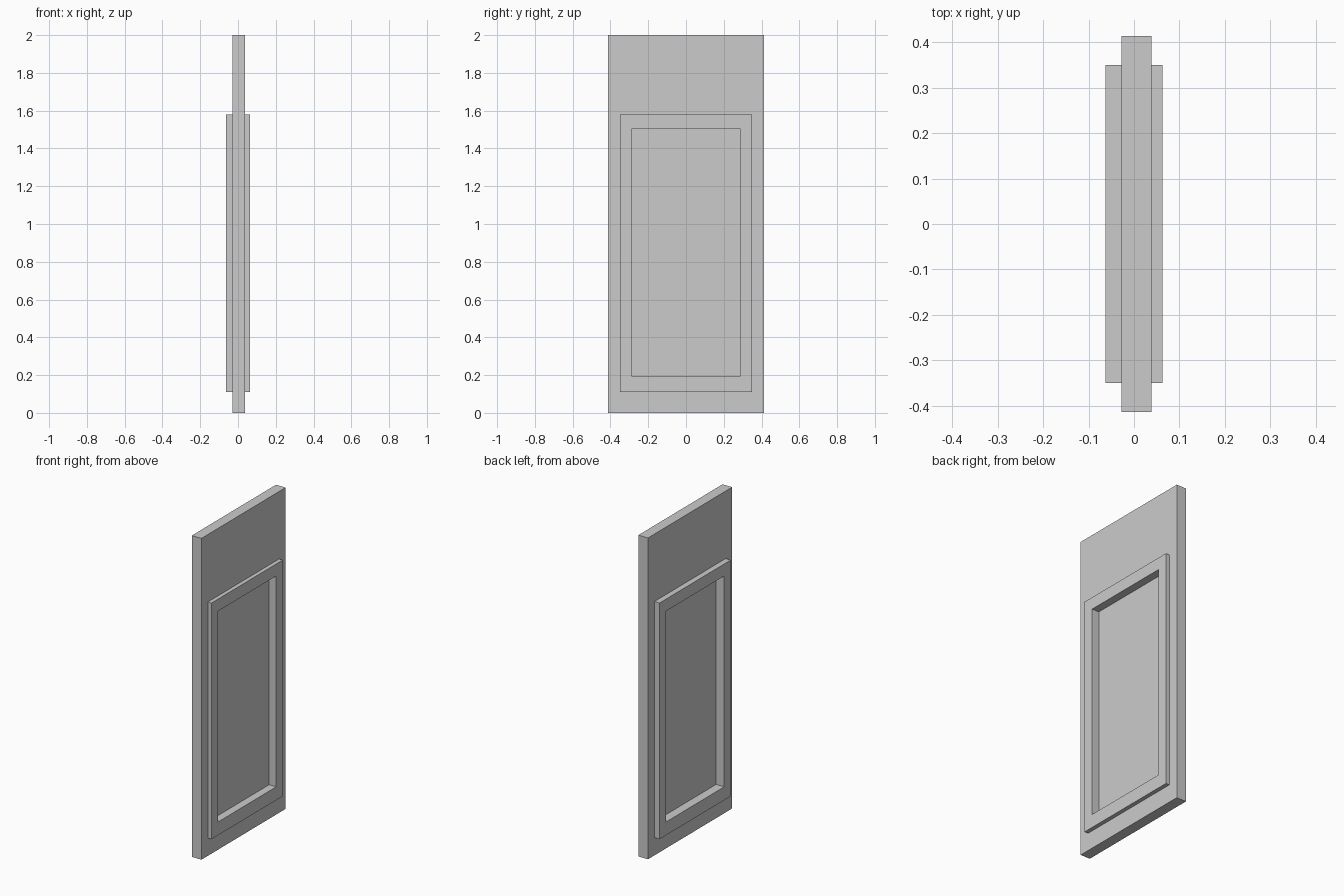
import bpy, bmesh

if "Cube" in bpy.data.objects:
    bpy.data.objects.remove(bpy.data.objects["Cube"])

OPENING = (-0.286, 0.286, 0.193, 1.505)   # y min, y max, z min, z max
TRIM = (-0.35, 0.35, 0.11, 1.58)
LEAF = (-0.414, 0.414, 0.0, 2.0)


def corners(rect):
    y0, y1, z0, z1 = rect
    return [(y0, z0), (y1, z0), (y1, z1), (y0, z1)]


def slab(name, outer, x0, x1, hole=None):
    """Rectangle extruded along x, with an optional rectangular hole."""
    bm = bmesh.new()

    def loops(rect):
        return [[bm.verts.new((x, y, z)) for y, z in corners(rect)] for x in (x0, x1)]

    back, front = loops(outer)
    if hole:
        hole_back, hole_front = loops(hole)
    else:
        bm.faces.new(back)
        bm.faces.new(front)
    for i in range(4):
        j = (i + 1) % 4
        bm.faces.new((back[i], back[j], front[j], front[i]))
        if hole:
            bm.faces.new((hole_back[i], hole_back[j], hole_front[j], hole_front[i]))
            bm.faces.new((back[i], back[j], hole_back[j], hole_back[i]))
            bm.faces.new((front[i], front[j], hole_front[j], hole_front[i]))
    bmesh.ops.recalc_face_normals(bm, faces=bm.faces)
    mesh = bpy.data.meshes.new(name)
    bm.to_mesh(mesh)
    bm.free()
    obj = bpy.data.objects.new(name, mesh)
    bpy.context.collection.objects.link(obj)
    return obj


# Door leaf with its opening
slab("door_leaf", LEAF, -0.028, 0.038, OPENING)

# Raised trim around the opening on both faces
slab("trim_right", TRIM, 0.038, 0.063, OPENING)
slab("trim_left", TRIM, -0.063, -0.028, OPENING)

# Thin recessed pane
slab("pane", OPENING, -0.007, 0.014)
